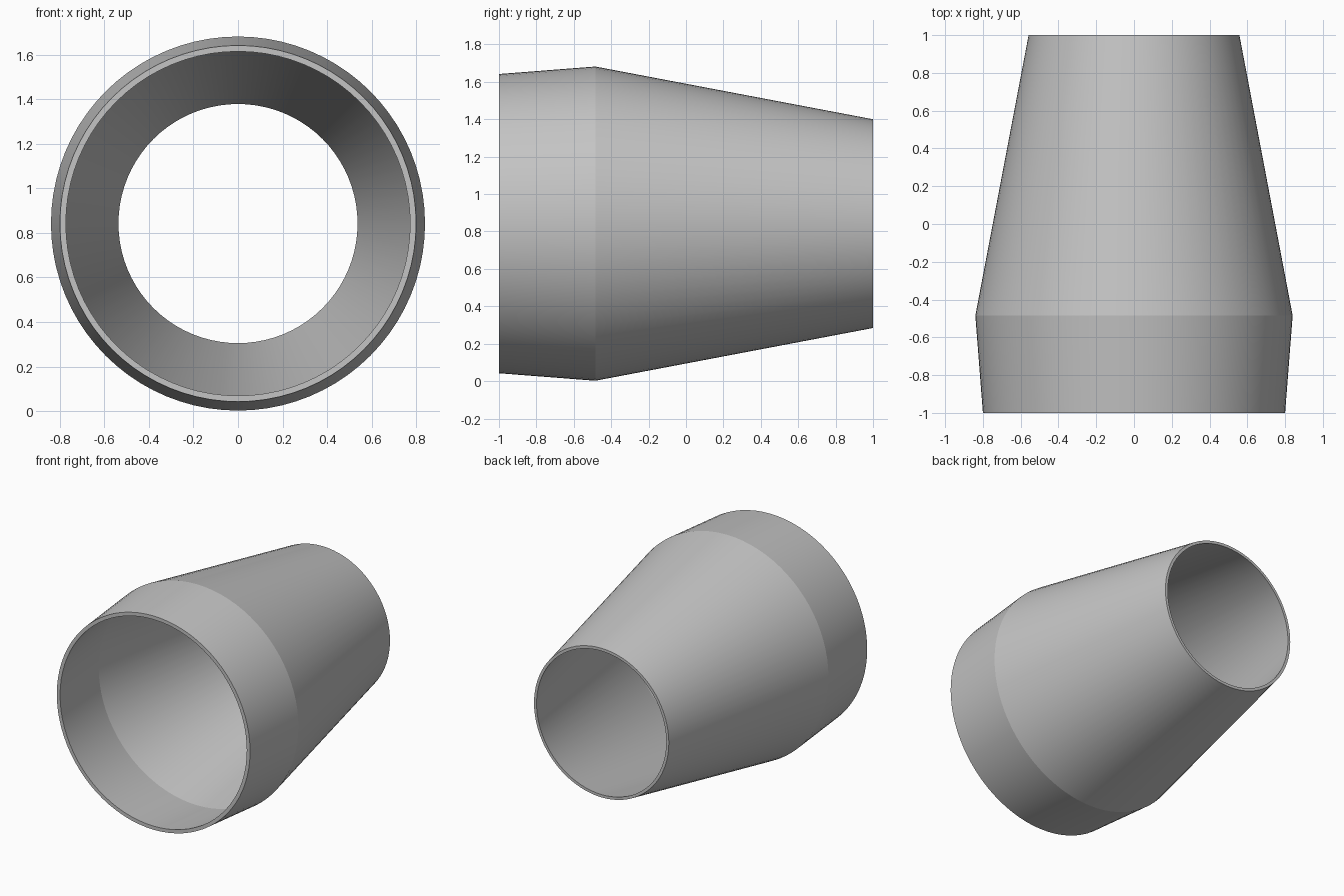
import bpy
import bmesh
import math

cube = bpy.data.objects.get("Cube")
if cube:
    bpy.data.objects.remove(cube, do_unlink=True)

CENTRE_Z = 0.842
SIDES = 80

# Plain grey finish
grey = bpy.data.materials.new("plain_grey")
colour = (0.55, 0.55, 0.55, 1)
grey.diffuse_color = colour
grey.use_nodes = True
grey.node_tree.nodes["Principled BSDF"].inputs["Base Color"].default_value = colour


def lathe(name, profile):
    """Spin a closed (y, radius) profile around the long axis."""
    bm = bmesh.new()
    verts = [bm.verts.new((0, y, r)) for y, r in profile]
    edges = [bm.edges.new((v, verts[(i + 1) % len(verts)])) for i, v in enumerate(verts)]
    bmesh.ops.spin(bm, geom=verts + edges, cent=(0, 0, 0), axis=(0, 1, 0),
                   angle=math.tau, steps=SIDES)
    bmesh.ops.remove_doubles(bm, verts=bm.verts[:], dist=0.0005)
    bmesh.ops.recalc_face_normals(bm, faces=bm.faces[:])
    mesh = bpy.data.meshes.new(name)
    bm.to_mesh(mesh)
    bm.free()
    mesh.materials.append(grey)
    obj = bpy.data.objects.new(name, mesh)
    obj.location.z = CENTRE_Z
    bpy.context.collection.objects.link(obj)
    bpy.ops.object.select_all(action="DESELECT")
    obj.select_set(True)
    bpy.context.view_layer.objects.active = obj
    bpy.ops.object.shade_smooth_by_angle(angle=math.radians(10))
    return obj


# Hollow sleeve: short flared collar in front, long taper behind
outer = [(-1, 0.80), (-0.485, 0.84), (1, 0.558)]
inner = [(1, 0.537), (-0.485, 0.814), (-1, 0.773)]
lathe("tapered_sleeve", outer + inner)
